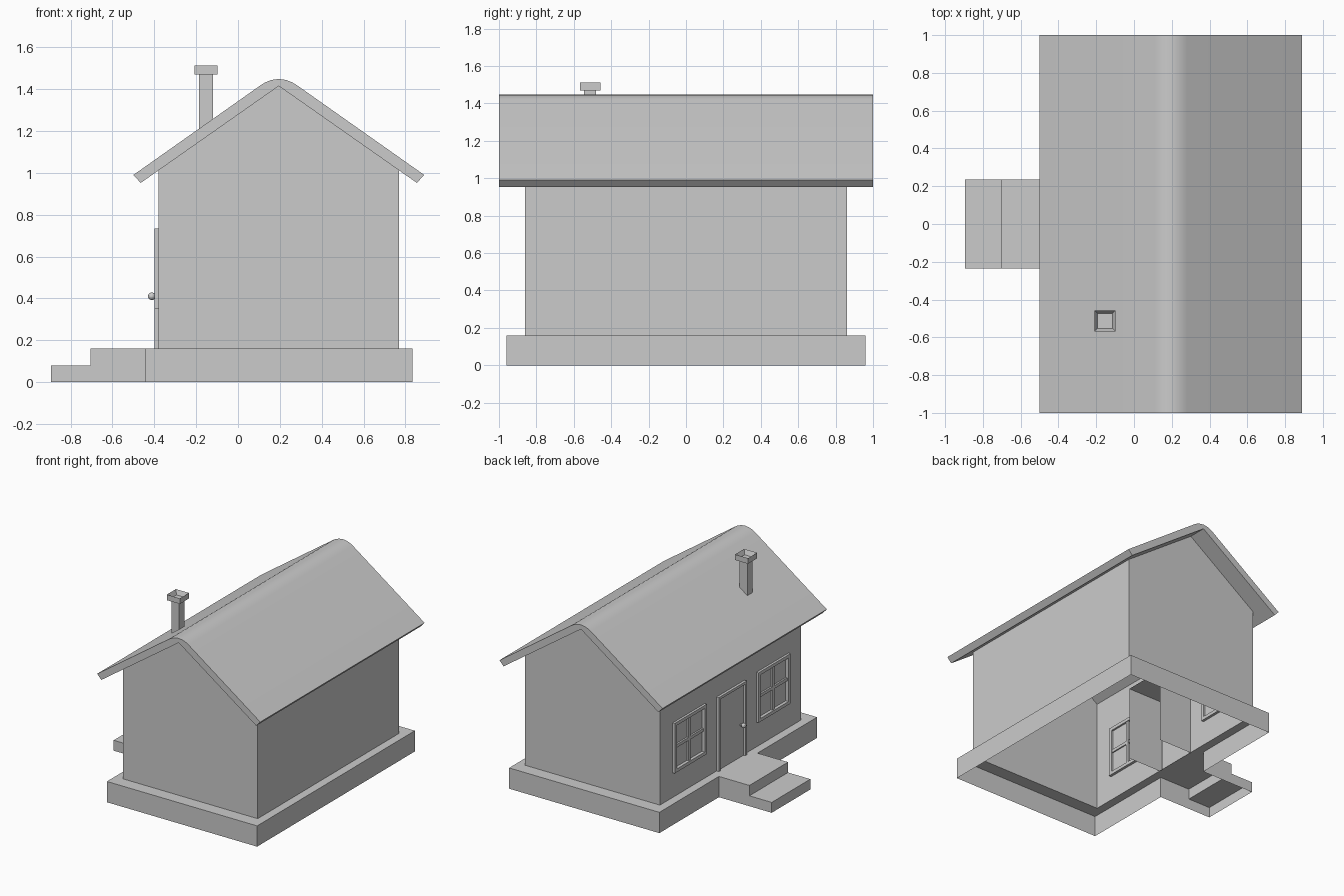
import bpy, bmesh
from mathutils import Vector, Matrix

if "Cube" in bpy.data.objects:
    bpy.data.objects.remove(bpy.data.objects["Cube"])


def finish(bm, name, smooth=False):
    bmesh.ops.remove_doubles(bm, verts=bm.verts, dist=1e-5)
    bmesh.ops.recalc_face_normals(bm, faces=bm.faces)
    me = bpy.data.meshes.new(name)
    bm.to_mesh(me)
    bm.free()
    ob = bpy.data.objects.new(name, me)
    bpy.context.collection.objects.link(ob)
    if smooth:
        for p in me.polygons:
            p.use_smooth = True
    return ob


def face(bm, pts):
    return bm.faces.new([bm.verts.new(p) for p in pts])


def box(bm, x0, x1, y0, y1, z0, z1):
    m = Matrix.Translation(((x0 + x1) / 2, (y0 + y1) / 2, (z0 + z1) / 2)) \
        @ Matrix.Diagonal((x1 - x0, y1 - y0, z1 - z0, 1))
    bmesh.ops.create_cube(bm, size=1, matrix=m)


def extrude_y(bm, prof, y0, y1, skip=()):
    """Extrude an (x, z) profile along y with end caps, leaving out listed sides."""
    n = len(prof)
    for y in (y0, y1):
        face(bm, [(x, y, z) for x, z in prof])
    for i in range(n):
        if i not in skip:
            (xa, za), (xb, zb) = prof[i], prof[(i + 1) % n]
            face(bm, [(xa, y0, za), (xb, y0, zb), (xb, y1, zb), (xa, y1, za)])


RIDGE, FLOOR, EAVE = 0.195, 0.16, 1.015
WX0, WX1, WY = -0.38, 0.77, 0.86
BX0, BX1, BY = -0.445, 0.835, 0.96
DOOR_Y, OPEN_TOP = 0.17, 0.73
STEP_Y = 0.235

# Foundation: open skirt with a ledge running in to the walls
bm = bmesh.new()
outer = [(BX0, -BY), (BX1, -BY), (BX1, BY), (BX0, BY)]
inner = [(WX0, -WY), (WX1, -WY), (WX1, WY), (WX0, WY)]
for i in range(4):
    j = (i + 1) % 4
    a, b, c, d = outer[i], outer[j], inner[j], inner[i]
    face(bm, [(*a, FLOOR), (*b, FLOOR), (*c, FLOOR), (*d, FLOOR)])
    if i < 3:
        face(bm, [(*a, 0), (*b, 0), (*b, FLOOR), (*a, FLOOR)])
for s in (-1, 1):  # entrance side is open behind the steps
    face(bm, [(BX0, s * BY, 0), (BX0, s * STEP_Y, 0),
              (BX0, s * STEP_Y, FLOOR), (BX0, s * BY, FLOOR)])
finish(bm, "foundation")

# Entrance steps: hollow below and at the house side
bm = bmesh.new()
extrude_y(bm, [(BX0, 0), (BX0, FLOOR), (-0.705, FLOOR), (-0.705, 0.08),
               (-0.895, 0.08), (-0.895, 0)], -STEP_Y, STEP_Y, skip=(0, 5))
finish(bm, "entrance_steps")

# Walls: thin shell, entrance wall gridded around its openings
bm = bmesh.new()
extrude_y(bm, [(WX0, FLOOR), (WX1, FLOOR), (WX1, EAVE), (RIDGE, 1.42), (WX0, EAVE)],
          -WY, WY, skip=(0, 2, 3, 4))
ys = [-WY, -0.69, -0.33, -DOOR_Y, DOOR_Y, 0.33, 0.69, WY]
zs = [FLOOR, 0.36, OPEN_TOP, EAVE]
for i in range(7):
    for j in range(3):
        if (i in (1, 5) and j == 1) or (i == 3 and j < 2):
            continue
        face(bm, [(WX0, ys[i], zs[j]), (WX0, ys[i], zs[j + 1]),
                  (WX0, ys[i + 1], zs[j + 1]), (WX0, ys[i + 1], zs[j])])
finish(bm, "walls")

# Roof: one slab profile with a rounded ridge
half = [(0.66, 0.952), (0.695, 0.99), (0.085, 1.42), (0.065, 1.432),
        (0.035, 1.444), (0.0, 1.449)]
right = [(RIDGE + d, z) for d, z in half]
left = [(RIDGE - d, z) for d, z in reversed(half[:-1])]
bm = bmesh.new()
extrude_y(bm, right + left + [(RIDGE, 1.415)], -1, 1)
roof = finish(bm, "roof", True)
bpy.context.view_layer.objects.active = roof
roof.select_set(True)
bpy.ops.object.shade_smooth_by_angle(angle=0.5)
roof.select_set(False)

# Chimney shaft, and a cap with a sunken top
bm = bmesh.new()
box(bm, -0.187, -0.12, -0.545, -0.48, 1.2, 1.475)
for v in bm.verts:
    if v.co.z < 1.3 and v.co.x < -0.15:
        v.co.z = 1.16
finish(bm, "chimney_shaft")
bm = bmesh.new()
box(bm, -0.209, -0.098, -0.568, -0.457, 1.47, 1.513)
bm.faces.ensure_lookup_table()
top = max(bm.faces, key=lambda f: f.calc_center_median().z)
bmesh.ops.inset_region(bm, faces=[top], thickness=0.022)
bmesh.ops.translate(bm, verts=top.verts, vec=(0, 0, -0.035))
finish(bm, "chimney_cap")


# Windows: frame, crossbars and glass
def window(name, yc):
    h, t, z0, z1 = 0.195, 0.025, 0.35, 0.735
    zc = (z0 + z1) / 2
    bm = bmesh.new()
    for s in (-1, 1):
        a, b = sorted((yc + s * h, yc + s * (h - t)))
        box(bm, -0.398, -0.36, a, b, z0, z1)
    for z in (z0, z1 - t):
        box(bm, -0.398, -0.36, yc - h + t, yc + h - t, z, z + t)
    box(bm, -0.388, -0.364, yc - 0.012, yc + 0.012, z0 + t, z1 - t)
    box(bm, -0.387, -0.365, yc - h + t, yc + h - t, zc - 0.012, zc + 0.012)
    finish(bm, name + "_frame")
    bm = bmesh.new()
    face(bm, [(-0.374, yc - h + t, z0 + t), (-0.374, yc - h + t, z1 - t),
              (-0.374, yc + h - t, z1 - t), (-0.374, yc + h - t, z0 + t)])
    finish(bm, name + "_glass")


window("left_window", 0.51)
window("right_window", -0.51)

# Door surround: shell reaching into the house, open behind and below
bm = bmesh.new()
d, t = DOOR_Y, 0.02
for s in (-1, 1):
    face(bm, [(-0.4, s * d, FLOOR), (-0.1, s * d, FLOOR),
              (-0.1, s * d, OPEN_TOP), (-0.4, s * d, OPEN_TOP)])
    face(bm, [(-0.4, s * d, FLOOR), (-0.4, s * (d - t), FLOOR),
              (-0.4, s * (d - t), OPEN_TOP - t), (-0.4, s * d, OPEN_TOP)])
    face(bm, [(-0.4, s * (d - t), FLOOR), (-0.385, s * (d - t), FLOOR),
              (-0.385, s * (d - t), OPEN_TOP - t), (-0.4, s * (d - t), OPEN_TOP - t)])
face(bm, [(-0.4, -d, OPEN_TOP), (-0.1, -d, OPEN_TOP), (-0.1, d, OPEN_TOP), (-0.4, d, OPEN_TOP)])
w, zt = d - t, OPEN_TOP - t
face(bm, [(-0.4, -d, OPEN_TOP), (-0.4, d, OPEN_TOP), (-0.4, w, zt), (-0.4, -w, zt)])
face(bm, [(-0.4, -w, zt), (-0.4, w, zt), (-0.385, w, zt), (-0.385, -w, zt)])
face(bm, [(-0.385, -w, FLOOR), (-0.385, w, FLOOR), (-0.385, w, zt), (-0.385, -w, zt)])
finish(bm, "door")

# Door knob on a short stem
bm = bmesh.new()
bmesh.ops.create_uvsphere(bm, u_segments=12, v_segments=8, radius=0.018,
                          matrix=Matrix.Translation((-0.412, -0.115, 0.41)))
box(bm, -0.405, -0.383, -0.122, -0.108, 0.403, 0.417)
finish(bm, "door_knob")
